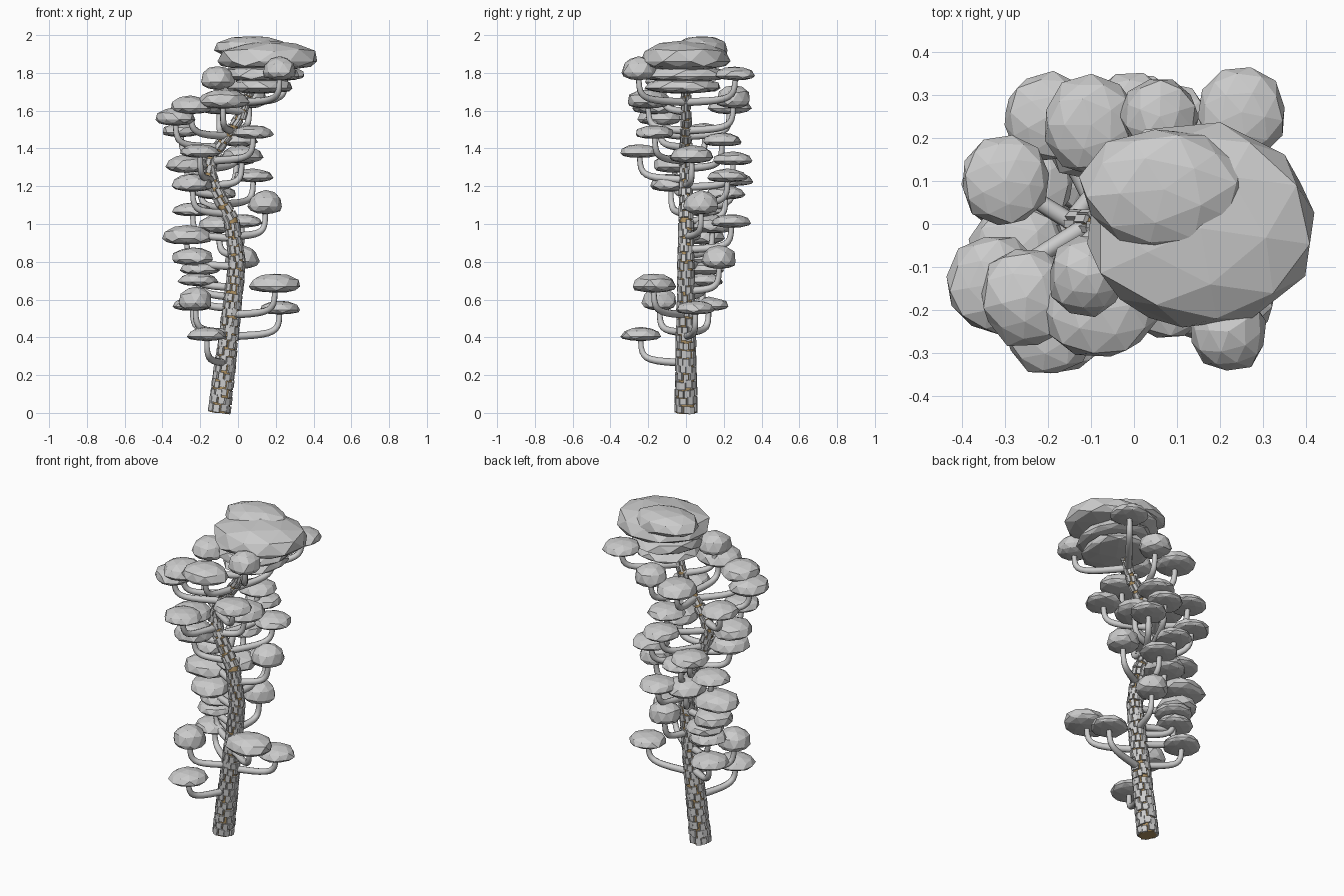
import bpy, bmesh, math, random
from mathutils import Vector, Matrix

if "Cube" in bpy.data.objects:
    bpy.data.objects.remove(bpy.data.objects["Cube"])

random.seed(7)
TOP = 1.84
# trunk path: x, z (y stays at 0)
PATH = [(-.10, 0), (-.05, .4), (-.004, .8), (-.035, 1.02), (-.13, 1.2), (-.155, 1.28),
        (-.135, 1.36), (.015, 1.57), (.11, TOP)]


def trunk_at(z):
    """Centre, direction and radius of the trunk at height z."""
    z = max(0, min(TOP, z))
    for (x0, z0), (x1, z1) in zip(PATH, PATH[1:]):
        if z <= z1:
            x = x0 + (x1 - x0) * (z - z0) / (z1 - z0)
            return Vector((x, 0, z)), Vector((x1 - x0, 0, z1 - z0)).normalized(), .053 - .02 * z


def add_object(name, bm):
    mesh = bpy.data.meshes.new(name)
    bmesh.ops.recalc_face_normals(bm, faces=bm.faces)
    bm.to_mesh(mesh)
    bm.free()
    ob = bpy.data.objects.new(name, mesh)
    bpy.context.collection.objects.link(ob)


def tube(name, kind, count):
    cu = bpy.data.curves.new(name, 'CURVE')
    cu.dimensions = '3D'
    cu.bevel_depth = 1
    cu.bevel_resolution = 2
    cu.use_fill_caps = True
    cu.resolution_u = 10
    sp = cu.splines.new(kind)
    (sp.bezier_points if kind == 'BEZIER' else sp.points).add(count - 1)
    bpy.context.collection.objects.link(bpy.data.objects.new(name, cu))
    return cu, sp


# trunk core, brown between the bark plates
core, sp = tube("trunk_core", 'POLY', len(PATH))
for p, (x, z) in zip(sp.points, PATH):
    p.co = (x, 0, z, 1)
    p.radius = trunk_at(z)[2]
mat = bpy.data.materials.new("inner_bark")
mat.diffuse_color = (.42, .28, .12, 1)
mat.use_nodes = True
mat.node_tree.nodes["Principled BSDF"].inputs["Base Color"].default_value = mat.diffuse_color
core.materials.append(mat)

# bark plates in staggered rings
bm = bmesh.new()
step = .042
for row in range(42):
    n = 10 if row < 24 else 8
    for i in range(n):
        a = (i + .5 * (row % 2)) * math.tau / n + random.uniform(-.1, .1)
        c, d, r = trunk_at(step * (row + .6) + random.uniform(-.008, .008))
        y_axis = Vector((0, 1, 0))
        out = d.cross(y_axis) * math.cos(a) + y_axis * math.sin(a)
        rot = Matrix((d.cross(out), out, d)).transposed().to_4x4()
        size = (math.tau * r / n * random.uniform(.82, 1.02), .012, step * random.uniform(.82, 1.05))
        bmesh.ops.create_cube(bm, size=1, matrix=Matrix.Translation(c + out * (r + random.uniform(0, .003)))
                              @ rot @ Matrix.Diagonal((*size, 1)))
add_object("trunk_bark", bm)


def foliage(name, x, y, z, height, rx, ry):
    """Faceted pad: rounded top over a nearly flat underside, widest low down."""
    bm = bmesh.new()
    bmesh.ops.create_icosphere(bm, subdivisions=2, radius=1,
                               matrix=Matrix.Rotation(random.uniform(0, 6), 4, 'Z'))
    for v in bm.verts:
        k = random.uniform(.97, 1.1)
        h = math.copysign(abs(v.co.z) ** .85, v.co.z) * height * (.68 if v.co.z > 0 else .32)
        v.co = (x + v.co.x * rx * k, y + v.co.y * ry * k, z + .32 * height + h * random.uniform(.92, 1.02))
    add_object(name, bm)


def branch(name, x, y, z):
    """Leaves the trunk sideways and curls up into its pad."""
    start, end = trunk_at(z - .115)[0], Vector((x, y, z + .03))
    corner = Vector((x, y, z - .105))
    sp = tube(name, 'BEZIER', 2)[1]
    a, b = sp.bezier_points
    for p, co, rad in ((a, start, .021), (b, end, .014)):
        p.handle_left_type = p.handle_right_type = 'FREE'
        p.co, p.radius = co, rad
    a.handle_right = start.lerp(corner, .97)
    a.handle_left = start - (corner - start) * .3
    b.handle_left = end.lerp(corner, .95)
    b.handle_right = end + Vector((0, 0, .05))


# pads by shape (height, x radius, y radius), each with its x, y and bottom z
FLAT = [(-.165, -.24, .38), (.22, .05, .52), (-.24, .12, .54), (-.21, .09, .67), (-.2, .1, .73),
        (-.24, .1, 1.04), (.02, .24, .98), (-.11, .21, 1.13), (.08, .22, 1.22),
        (-.01, .25, 1.31), (-.2, .25, 1.2), (0, .19, 1.41), (.08, -.165, 1.45),
        (-.3, .1, 1.46), (.25, .26, 1.76), (-.2, -.245, 1.35)]
MEDIUM = [(-.24, .08, .78), (-.1, .14, .95), (-.24, -.08, 1.17), (-.27, -.06, 1.27), (.02, .03, 1.32),
          (-.33, -.14, 1.52), (-.25, -.17, 1.58), (-.1, .23, 1.58)]
TALL = [(-.225, -.14, .54), (.02, .175, .76), (.145, .08, 1.05), (-.11, -.12, 1.71),
        (.06, .25, 1.61), (.22, -.25, 1.76)]
WIDE = [(.195, -.17, .635), (-.08, -.2, 1.61), (-.27, .09, .89)]
shapes = ((FLAT, .075, .102, .102), (MEDIUM, .1, .107, .112), (TALL, .13, .088, .09), (WIDE, .105, .132, .112))
count = 0
for spots, height, rx, ry in shapes:
    for x, y, z in spots:
        count += 1
        foliage(f"foliage_pad_{count:02}", x, y, z, height, rx, ry)
        branch(f"branch_{count:02}", x, y, z)

# crown: stacked wide masses
foliage("crown_main", .155, -.01, 1.81, .16, .27, .24)
foliage("crown_top", .07, .08, 1.88, .12, .185, .14)
foliage("crown_lower", .12, -.01, 1.75, .1, .2, .22)
foliage("crown_base", .12, -.01, 1.69, .09, .17, .2)
